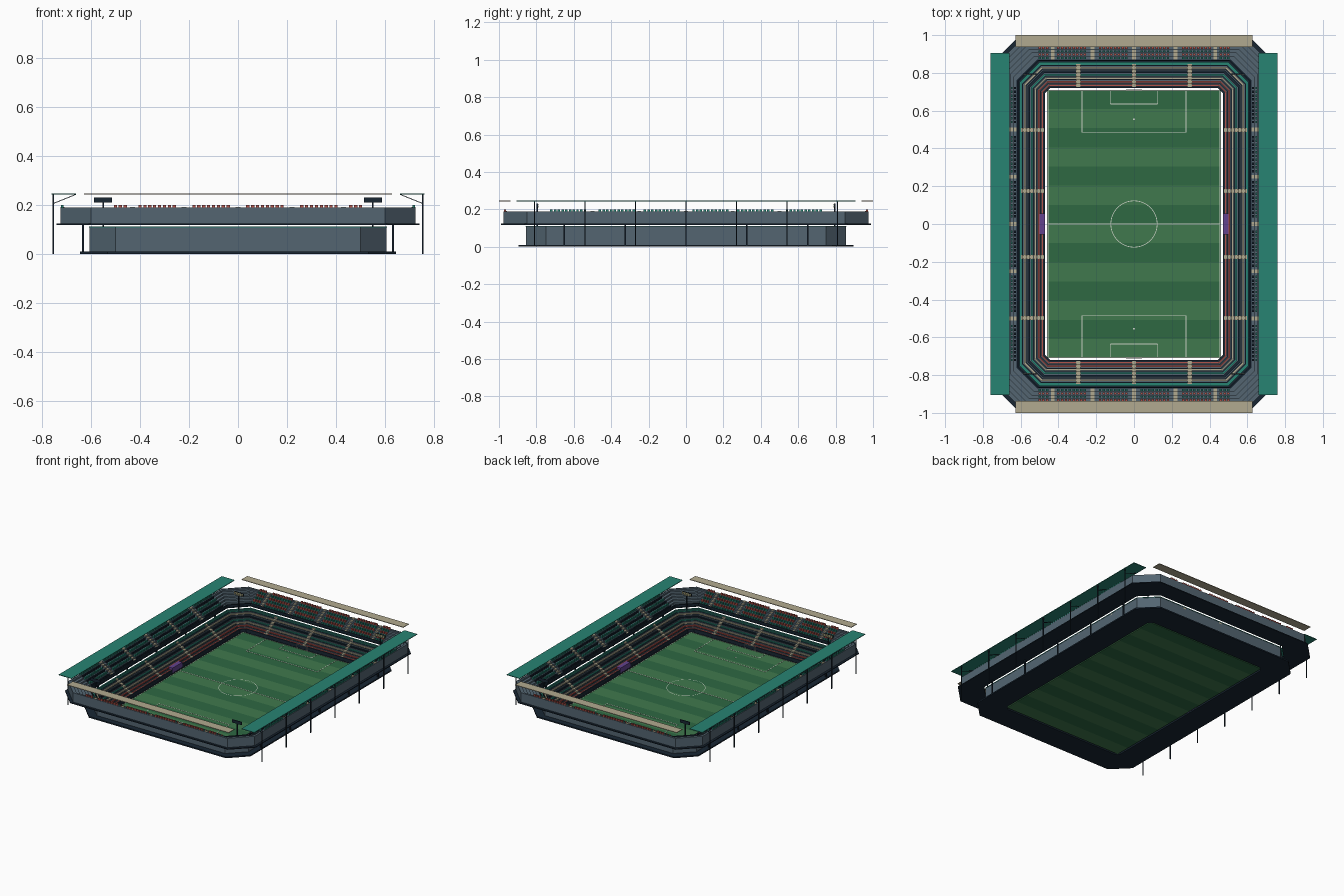
import bpy, bmesh, math
from mathutils import Vector, Matrix

if "Cube" in bpy.data.objects:
    bpy.data.objects.remove(bpy.data.objects["Cube"])


def mat(name, r, g, b):
    m = bpy.data.materials.new(name)
    m.diffuse_color = (*[(c / 255) ** 2.2 for c in (r, g, b)], 1)
    m.use_nodes = True
    m.node_tree.nodes["Principled BSDF"].inputs["Base Color"].default_value = m.diffuse_color
    return m


SLATE, DARK = mat("slate", 84, 101, 113), mat("dark", 30, 42, 54)
TEAL, TAN = mat("teal", 44, 130, 114), mat("tan", 176, 168, 142)
RED, PURPLE = mat("red", 178, 84, 76), mat("purple", 98, 68, 140)
GRASS_A, GRASS_B = mat("grass_light", 66, 120, 78), mat("grass_dark", 50, 104, 68)
WHITE, LAMP = mat("line_white", 205, 212, 200), mat("lamp", 215, 205, 150)


def finish(name, bm, m):
    bmesh.ops.recalc_face_normals(bm, faces=bm.faces)
    me = bpy.data.meshes.new(name)
    bm.to_mesh(me)
    bm.free()
    me.materials.append(m)
    ob = bpy.data.objects.new(name, me)
    bpy.context.collection.objects.link(ob)
    return ob


def boxes(name, items, m):
    """items: (x0, x1, y0, y1, z0, z1) for each box in one object"""
    bm = bmesh.new()
    for x0, x1, y0, y1, z0, z1 in items:
        M = Matrix.Translation(((x0 + x1) / 2, (y0 + y1) / 2, (z0 + z1) / 2))
        M = M @ Matrix.Diagonal((abs(x1 - x0), abs(y1 - y0), abs(z1 - z0), 1))
        bmesh.ops.create_cube(bm, size=1, matrix=M)
    return finish(name, bm, m)


def chamfer(o):
    return .03 + .586 * o if o <= .13 else .106 + .16 * (o - .13)


def outline(o):
    hx, hy, c = .475 + o, .725 + o, chamfer(o)
    return [(hx, -hy + c), (hx, hy - c), (hx - c, hy), (c - hx, hy),
            (-hx, hy - c), (-hx, c - hy), (c - hx, -hy), (hx - c, -hy)]


def ring(name, profile, m):
    """Sweep a closed (offset, height) profile around the chamfered rectangle"""
    bm = bmesh.new()
    loops = [[bm.verts.new((x, y, z)) for x, y in outline(o)] for o, z in profile]
    for i, a in enumerate(loops):
        b = loops[(i + 1) % len(loops)]
        for k in range(8):
            j = (k + 1) % 8
            bm.faces.new((a[k], a[j], b[j], b[k]))
    return finish(name, bm, m)


def band(name, o0, o1, z0, z1, m):
    return ring(name, [(o0, z0), (o1, z0), (o1, z1), (o0, z1)], m)


def terrace(name, o0, o1, z0, zb, rise, n, back, m):
    w = (o1 - o0) / n
    p = [(o0, z0)]
    for i in range(n):
        p += [(o0 + i * w, zb + i * rise), (o0 + (i + 1) * w, zb + i * rise)]
    p[-1] = (o1 - .006, p[-1][1])
    return ring(name, p + [(o1 - .006, back), (o1, back), (o1, z0)], m)


S = (-1, 1)

# Pitch with mown stripes
h = 1.42 / 14
for k, m in enumerate((GRASS_A, GRASS_B)):
    boxes("pitch_stripes_%d" % k, [(-.46, .46, -.71 + i * h, -.71 + (i + 1) * h, .002, .01)
                                   for i in range(k, 14, 2)], m)

# Pitch markings
L, z0, z1 = .0018, .0095, .0112
marks = [(-.455, .455, -L, L, z0, z1)]
for s in S:
    marks += [(s * .455 - L, s * .455 + L, -.705, .705, z0, z1),
              (-.455, .455, s * .705 - L, s * .705 + L, z0, z1),
              (-.004, .004, s * .555 - .004, s * .555 + .004, z0, z1)]
    for hw, d in ((.275, .485), (.125, .635)):
        marks.append((-hw, hw, s * d - L, s * d + L, z0, z1))
        marks += [(t * hw - L, t * hw + L, s * d, s * .705, z0, z1) for t in S]
boxes("pitch_lines", marks, WHITE)
bm = bmesh.new()
pts = [[bm.verts.new((r * math.cos(a), r * math.sin(a), z1)) for r in (.121, .1245)]
       for a in [i * math.tau / 48 for i in range(48)]]
for i in range(48):
    a, b = pts[i], pts[(i + 1) % 48]
    bm.faces.new((a[0], a[1], b[1], b[0]))
finish("centre_circle", bm, WHITE)

# Goals
goal = []
for s in S:
    goal += [(t * .04 - .002, t * .04 + .002, s * .707, s * .711, .01, .038) for t in S]
    goal += [(t * .04 - .001, t * .04 + .001, s * .709, s * .727, .01, .012) for t in S]
    goal.append((-.042, .042, s * .707, s * .711, .036, .039))
boxes("goals", goal, WHITE)

# Base slab and lower stand
band("base_slab", -.005, .17, 0, .009, DARK)
N, O1 = 7, .13
W, R = O1 / N, .0125
terrace("lower_stand", 0, O1, .009, .022, R, N, .108, SLATE)
band("lower_front_wall", -.004, .004, .009, .03, DARK)
band("lower_wall_cap", O1 - .007, O1 + .002, .108, .112, TEAL)
for i, m in enumerate((RED, RED, TAN, TEAL, DARK, TAN, TEAL)):
    z = .022 + i * R
    band("lower_seat_row_%d" % i, i * W + .006, i * W + .0145, z, z + .008, m)
    band("lower_walkway_%d" % i, i * W + .0005, i * W + .0055, z, z + .001, DARK)

# Lower aisles
aisle = []
for i in range(N):
    z, a, b = .022 + i * R, i * W + .001, (i + 1) * W
    for s in S:
        for y in (-.497, -.175, .175, .497):
            aisle.append((s * (.475 + a), s * (.475 + b), y - .011, y + .011, z, z + .0095))
        for x in (-.295, 0, .295):
            aisle.append((x - .011, x + .011, s * (.725 + a), s * (.725 + b), z, z + .0095))
boxes("lower_aisles", aisle, TAN)

# Upper stand
band("upper_slab", .137, .265, .117, .123, DARK)
UN, U0, U1, UR = 6, .145, .25, .011
UW = (U1 - U0) / UN
terrace("upper_stand", U0, U1, .123, .131, UR, UN, .188, SLATE)
band("upper_front_parapet", .14, .146, .123, .138, DARK)

# Upper seats and aisles
side_gaps, end_gaps = (-.5, -.25, 0, .25, .5), (-.43, -.22, 0, .22, .43)
seats, steps = {k: [] for k in "abcd"}, []
for i in range(UN):
    o, z = U0 + (i + .55) * UW, .131 + i * UR
    for half, off, gaps, lim, side in ((.475, .725, end_gaps, .515, False),
                                       (.725, .475, side_gaps, .725, True)):
        for s in S:
            d = s * (off + o)
            for k in range(-36, 37):
                t = k * .02
                if abs(t) > lim or min(abs(t - g) for g in gaps) < .022:
                    continue
                e = (t - .0065, t + .0065)
                q = (d - .005, d + .005)
                key = ("a" if i % 2 else "b") if side else ("c" if i % 2 else "d")
                seats[key].append((*q, *e, z, z + .014) if side else (*e, *q, z, z + .014))
            for g in gaps:
                e = (g - .01, g + .01)
                q = (s * (off + U0 + i * UW), s * (off + U0 + (i + 1) * UW - .001))
                steps.append((*q, *e, z, z + .005) if side else (*e, *q, z, z + .005))
for key, nm, m in (("a", "side_seats_odd", TEAL), ("b", "side_seats_even", DARK),
                   ("c", "end_seats_odd", RED), ("d", "end_seats_even", TEAL)):
    boxes("upper_" + nm, seats[key], m)
boxes("upper_aisles", steps, TAN)

# Columns under the upper slab
boxes("slab_columns", [(s * .633 - .004, s * .633 + .004, y - .004, y + .004, .005, .119)
                       for s in S for y in (-.65, -.325, 0, .325, .65)], DARK)

# Side roofs on posts with struts, and end roofs
boxes("side_roofs", [(s * .66, s * .76, -.905, .905, .242, .246) for s in S], TEAL)
boxes("end_roofs", [(-.628, .628, s * .938, s * 1, .242, .246) for s in S], TAN)
post_y = [i * .27 for i in range(-3, 4)]
boxes("roof_posts", [(s * .754 - .003, s * .754 + .003, y - .003, y + .003, 0, .243)
                     for s in S for y in post_y], DARK)
bm = bmesh.new()
for s in S:
    for y in post_y:
        a, b = Vector((s * .754, y, .205)), Vector((s * .662, y, .242))
        M = Matrix.Translation((a + b) / 2) @ (b - a).to_track_quat("Z", "Y").to_matrix().to_4x4()
        bmesh.ops.create_cube(bm, size=1, matrix=M @ Matrix.Diagonal((.003, .003, (b - a).length, 1)))
finish("roof_struts", bm, DARK)

# Corner floodlights
mast, lamps = [], []
for s in S:
    for t in S:
        x, y = s * .55, t * .795
        mast += [(x - .003, x + .003, y - .003, y + .003, .1, .212),
                 (x - .037, x + .037, y - .003, y + .003, .209, .23)]
        for c in range(5):
            for r in range(2):
                cx, cz = x + (c - 2) * .0142, .2145 + r * .0098
                lamps.append((cx - .0055, cx + .0055, y - t * .006, y - t * .002, cz - .0035, cz + .0035))
boxes("floodlight_masts", mast, DARK)
boxes("floodlight_lamps", lamps, LAMP)

# Team shelters on the touchlines
boxes("team_shelters", [(s * .47, s * .5, -.055, .055, .01, .044) for s in S], PURPLE)
